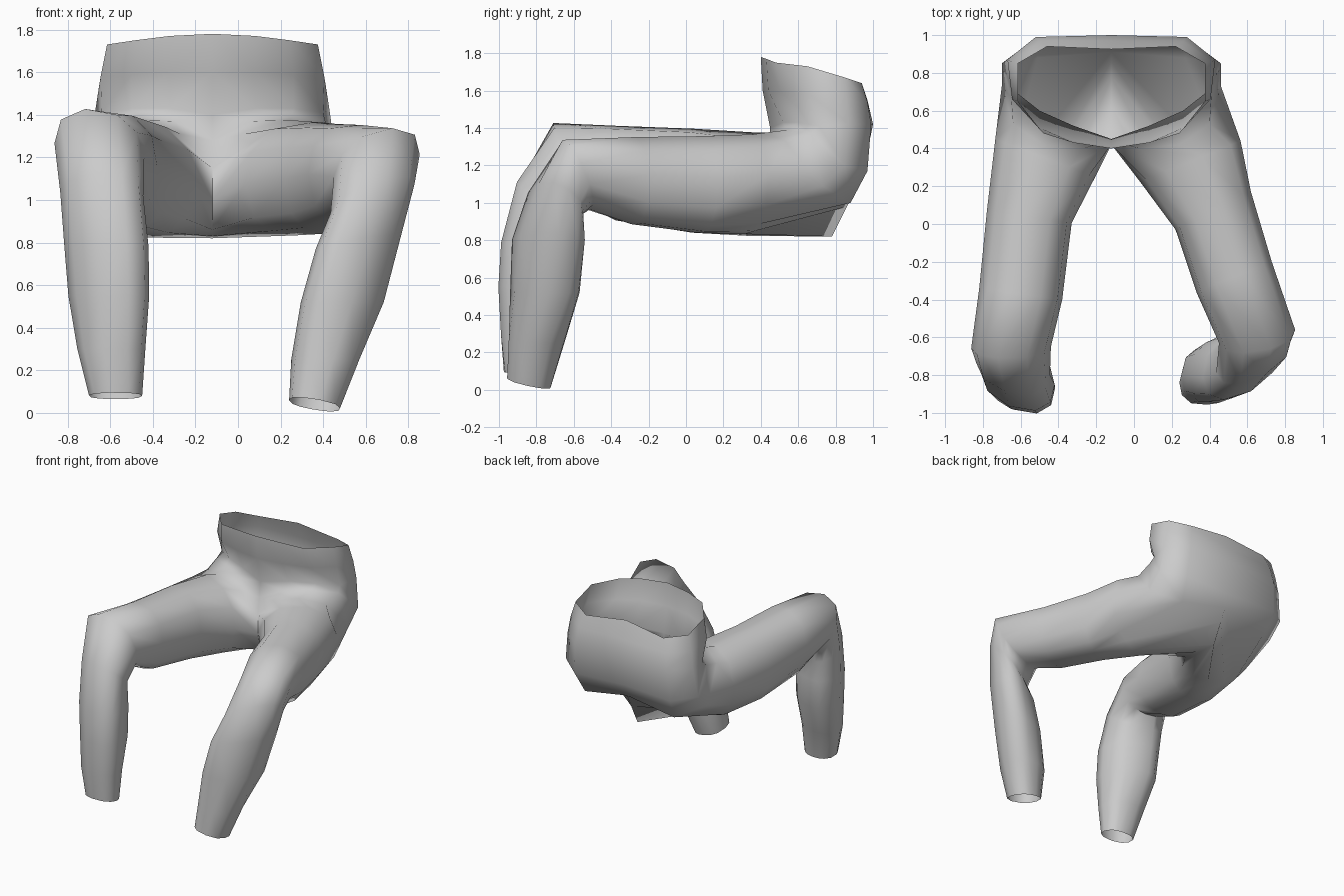
import bpy, bmesh
from math import sin, cos, radians, copysign
from mathutils import Vector

cube = bpy.data.objects.get("Cube")
if cube:
    bpy.data.objects.remove(cube, do_unlink=True)

grey = bpy.data.materials.new("soft_grey")
grey.use_nodes = True
grey.diffuse_color = (0.6, 0.6, 0.6, 1)
grey.node_tree.nodes["Principled BSDF"].inputs["Base Color"].default_value = (0.6, 0.6, 0.6, 1)

MID_X = -0.12  # the pelvis sits off centre because the legs splay unevenly

# Half outlines of the pelvis, front middle to back middle: (offset from middle, y, z)
waist = [(0, .4, 1.78), (.2, .43, 1.77), (.36, .48, 1.75), (.495, .65, 1.73),
         (.495, .85, 1.67), (.34, .94, 1.64), (0, .925, 1.685)]
belly = [(0, .41, 1.6), (.2, .44, 1.6), (.38, .51, 1.59), (.525, .66, 1.58),
         (.53, .86, 1.55), (.38, .97, 1.54), (0, .97, 1.55)]
hips = [(0, .45, 1.4), (.2, .52, 1.43), (.38, .6, 1.43), (.52, .71, 1.41),
        (.55, .87, 1.42), (.4, .99, 1.42), (0, 1, 1.42)]
seat = [(0, .44, 1.28), (.18, .47, 1.37), (.37, .54, 1.39), (.53, .67, 1.37),
        (.58, .85, 1.2), (.42, .97, 1.17), (0, .95, 1.18)]
groin = [(0, .42, 1.15), (.15, .4, 1.31), (.36, .42, 1.375), (.52, .53, 1.33),
         (.58, .73, 1.09), (.39, .88, 1), (0, .91, 1.08)]
# Seam under the crotch, back to front, closing the top of each leg
seam = [(0, .86, .98), (0, .78, .82), (0, .62, .83), (0, .45, .86), (0, .42, 1)]

# Leg sections, thigh to ankle: centre, vector to outer side, vector to top / shin
left_leg = [
    ((.3, .33, 1.1), (.265, .11, .02), (0, 0, .265)),
    ((.42, .07, 1.1), (.2, .1, 0), (0, 0, .26)),
    ((.53, -.28, 1.12), (.2, .08, 0), (0, 0, .235)),
    ((.65, -.59, 1.15), (.2, .04, .04), (.03, -.08, .18)),
    ((.63, -.7, 1), (.195, .09, .06), (.03, -.11, .09)),
    ((.565, -.735, .8), (.2, .08, .03), (.01, -.17, .02)),
    ((.49, -.755, .52), (.195, .05, 0), (0, -.175, 0)),
    ((.41, -.8, .25), (.16, 0, 0), (0, -.15, 0)),
    ((.36, -.84, .04), (.12, 0, -.02), (0, -.118, .025)),
]
right_leg = [
    ((-.47, .35, 1.1), (-.265, .1, .02), (0, 0, .275)),
    ((-.555, .035, 1.12), (-.225, .03, 0), (0, 0, .28)),
    ((-.6, -.37, 1.16), (-.22, .03, 0), (0, 0, .255)),
    ((-.65, -.65, 1.22), (-.21, 0, .02), (-.02, -.06, .205)),
    ((-.64, -.76, 1.02), (-.195, .04, 0), (0, -.135, .1)),
    ((-.618, -.8, .78), (-.198, .05, 0), (0, -.178, .01)),
    ((-.607, -.815, .55), (-.19, .05, 0), (0, -.178, 0)),
    ((-.595, -.86, .3), (-.16, .02, 0), (0, -.13, 0)),
    ((-.575, -.88, .08), (-.125, 0, 0), (0, -.095, .015)),
]
# Angles round a leg section, from the top towards the outer side
ANGLES = [-60, -25, 10, 50, 85, 115, 145, 165, 185, 210, 235, 270]

bm = bmesh.new()


def pelvis_row(points, side):
    return [bm.verts.new((MID_X + side * dx, y, z)) for dx, y, z in points]


def squared(value):
    # Fuller than a plain ellipse
    return copysign(abs(value) ** 0.84, value)


def leg_ring(centre, outer, top):
    c, o, t = Vector(centre), Vector(outer), Vector(top)
    return [bm.verts.new(c + o * squared(sin(radians(a))) + t * squared(cos(radians(a))))
            for a in ANGLES]


def bridge(a, b, closed):
    n = len(a)
    for i in range(n if closed else n - 1):
        j = (i + 1) % n
        bm.faces.new((a[i], a[j], b[j], b[i]))


for side, leg in ((1, left_leg), (-1, right_leg)):
    # Pelvis half, from the open waist down to the groin
    root = pelvis_row(groin + seam, side)
    rows = [pelvis_row(points, side) for points in (waist, belly, hips, seat)]
    rows.append(root[:len(groin)])
    for upper, lower in zip(rows, rows[1:]):
        bridge(upper, lower, False)
    # Leg, open at the ankle
    previous = root
    for section in leg:
        ring = leg_ring(*section)
        bridge(previous, ring, True)
        previous = ring

# Join the halves along the middle
bmesh.ops.remove_doubles(bm, verts=bm.verts[:], dist=0.0005)
bmesh.ops.recalc_face_normals(bm, faces=bm.faces[:])

mesh = bpy.data.meshes.new("hips_and_legs")
bm.to_mesh(mesh)
bm.free()
mesh.materials.append(grey)
body = bpy.data.objects.new("hips_and_legs", mesh)
bpy.context.collection.objects.link(body)
bpy.context.view_layer.objects.active = body
body.select_set(True)
bpy.ops.object.shade_smooth_by_angle(angle=radians(80))
